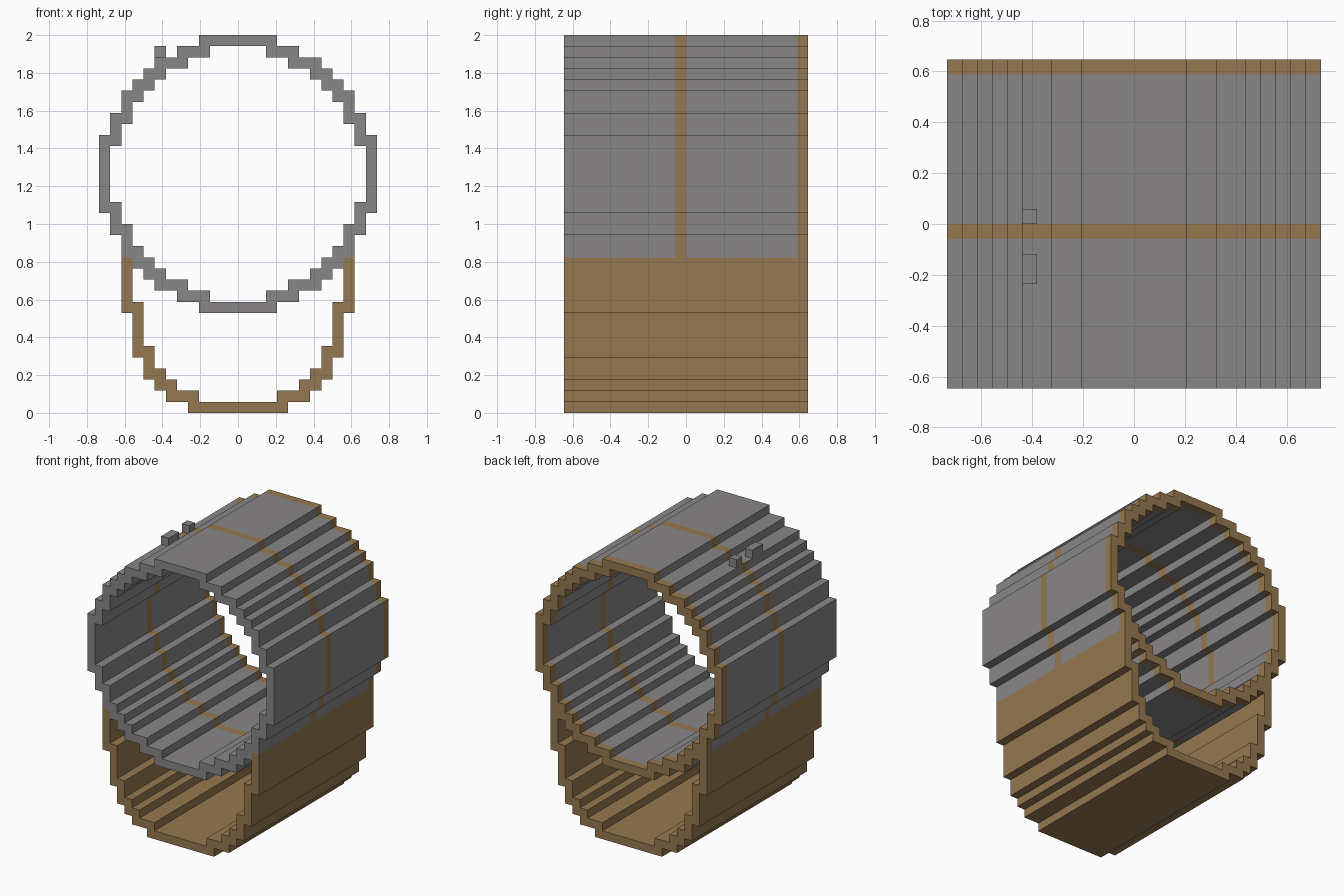
import bpy
import bmesh

cube = bpy.data.objects.get("Cube")
if cube:
    bpy.data.objects.remove(cube)

U = 2 / 34          # one block
FRONT, BACK = -11, 11


def material(name, rgb):
    m = bpy.data.materials.new(name)
    m.use_nodes = True
    m.diffuse_color = (*rgb, 1)
    m.node_tree.nodes["Principled BSDF"].inputs["Base Color"].default_value = (*rgb, 1)
    return m


grey = material("stone grey", (0.25, 0.24, 0.245))
brown = material("wood brown", (0.30, 0.19, 0.08))


def side(widths, z):
    """Right-hand stepped edge, bottom to top, as (x, z) corners."""
    pts = []
    for w in widths:
        if pts and pts[-1][0] == w:
            pts[-1] = (w, z + 1)
        else:
            pts += [(w, z), (w, z + 1)]
        z += 1
    return pts


def mirror(pts):
    return [(-x, z) for x, z in pts]


def closed(pts):
    return pts + mirror(pts)[::-1]


def loft(name, outlines, stations, mats):
    """Extrude outlines along y, one material per span between stations."""
    bm = bmesh.new()
    caps = {stations[0]: [], stations[-1]: []}
    for pts in outlines:
        rings = [[bm.verts.new((x * U, y * U, z * U)) for x, z in pts] for y in stations]
        n = len(pts)
        for k in range(len(stations) - 1):
            a, b = rings[k], rings[k + 1]
            for i in range(n):
                j = (i + 1) % n
                bm.faces.new((a[i], a[j], b[j], b[i])).material_index = k
        for y, ring in zip((stations[0], stations[-1]), (rings[0], rings[-1])):
            caps[y] += [bm.edges.get((ring[i], ring[(i + 1) % n])) for i in range(n)]
    # End caps, filled around any hole
    for y, index in ((stations[0], 0), (stations[-1], len(stations) - 2)):
        result = bmesh.ops.triangle_fill(bm, edges=caps[y], use_beauty=True)
        for g in result["geom"]:
            if isinstance(g, bmesh.types.BMFace):
                g.material_index = index
    bmesh.ops.recalc_face_normals(bm, faces=bm.faces)
    mesh = bpy.data.meshes.new(name)
    for m in mats:
        mesh.materials.append(m)
    bm.to_mesh(mesh)
    bm.free()
    obj = bpy.data.objects.new(name, mesh)
    bpy.context.collection.objects.link(obj)
    return obj


# Round tube: stepped circle with a one-block wall and two brown hoops
rise = [3.5, 5.5, 7.5, 8.5, 9.5, 10.5, 10.5, 11.5, 11.5]
outer = rise + [12.5] * 7 + rise[::-1]
inner = [min(outer[i - 1:i + 2]) - 1 for i in range(1, len(outer) - 1)]
loft("round_tube", [closed(side(outer, 9)), closed(side(inner, 10))],
     [FRONT, -1, 0, BACK - 1, BACK], [grey, brown, grey, brown])

# Lower trough: open stepped hull carrying the tube
hull = [4.5, 6.5, 7.5] + [8.5] * 2 + [9.5] * 4 + [10.5] * 5
out_side = side(hull, 0)
in_side = side([w - 1 for w in hull[:-1]], 1)
trough = out_side + in_side[::-1] + mirror(in_side) + mirror(out_side)[::-1]
loft("lower_trough", [trough], [FRONT, BACK], [brown])

# Small blocks on the upper right shoulder
block = [(-7.5, 32), (-6.5, 32), (-6.5, 33), (-7.5, 33)]
loft("front_shoulder_block", [block], [-4, -2], [grey])
loft("rear_shoulder_block", [block], [0, 1], [grey])
